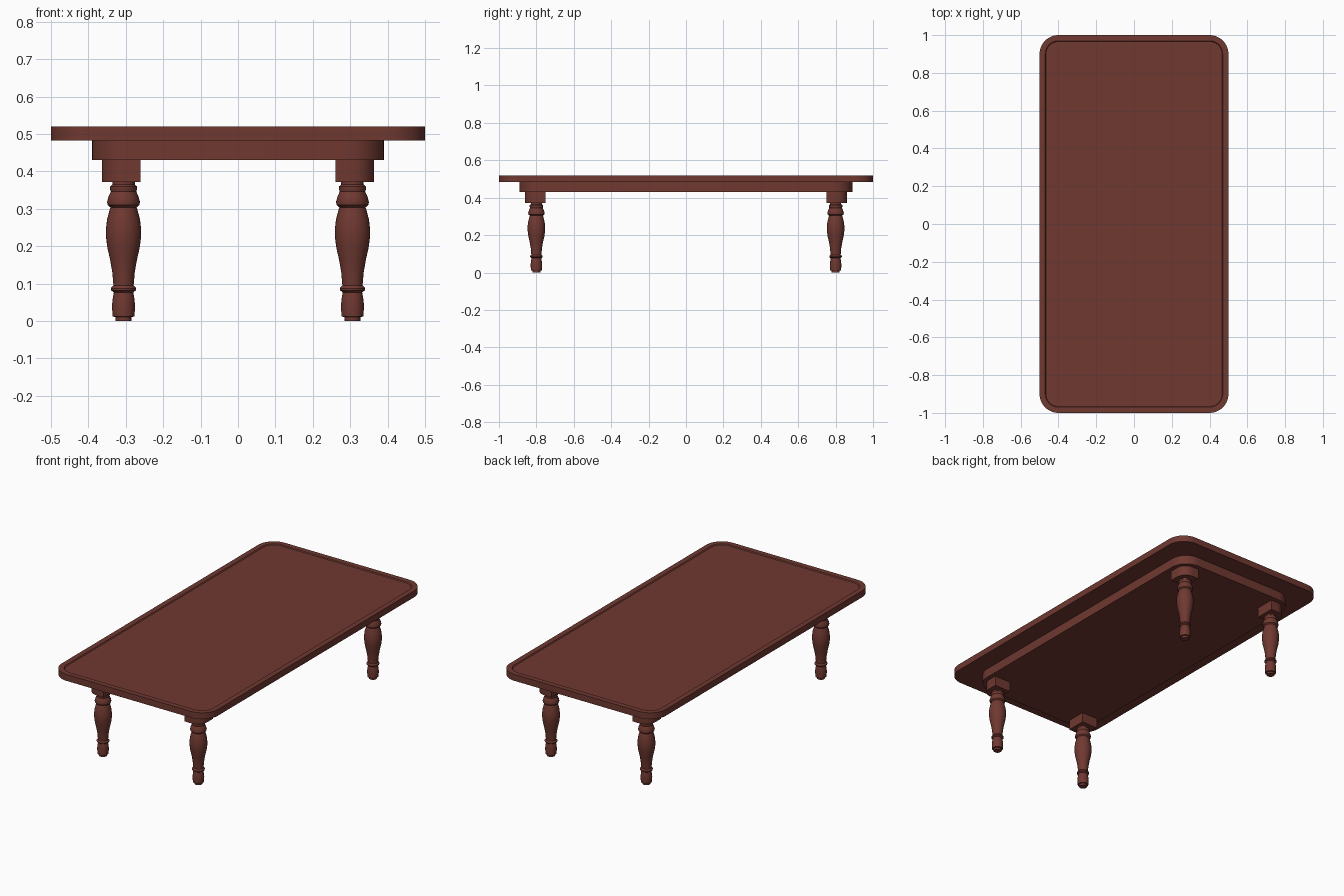
import bpy, bmesh, math

if "Cube" in bpy.data.objects:
    bpy.data.objects.remove(bpy.data.objects["Cube"])

wood = bpy.data.materials.new("dark red wood")
wood.diffuse_color = (0.16, 0.04, 0.03, 1)
wood.use_nodes = True
wood.node_tree.nodes["Principled BSDF"].inputs["Base Color"].default_value = wood.diffuse_color


def loft(name, rings):
    """Skin a stack of equal-length point rings and cap both ends."""
    bm = bmesh.new()
    loops = [[bm.verts.new(p) for p in ring] for ring in rings]
    n = len(loops[0])
    for a, b in zip(loops, loops[1:]):
        for i in range(n):
            j = (i + 1) % n
            bm.faces.new((a[i], a[j], b[j], b[i]))
    bm.faces.new(loops[0][::-1])
    bm.faces.new(loops[-1])
    bmesh.ops.recalc_face_normals(bm, faces=bm.faces)
    mesh = bpy.data.meshes.new(name)
    bm.to_mesh(mesh)
    bm.free()
    mesh.materials.append(wood)
    ob = bpy.data.objects.new(name, mesh)
    bpy.context.collection.objects.link(ob)
    bpy.ops.object.select_all(action='DESELECT')
    ob.select_set(True)
    bpy.context.view_layer.objects.active = ob
    bpy.ops.object.shade_smooth_by_angle(angle=math.radians(35))
    return ob


def rounded(hx, hy, r, z, seg=12):
    """Rounded rectangle ring centred on the origin."""
    pts = []
    for k, (sx, sy) in enumerate([(1, 1), (-1, 1), (-1, -1), (1, -1)]):
        for i in range(seg + 1):
            a = math.pi / 2 * (k + i / seg)
            pts.append((sx * (hx - r) + r * math.cos(a),
                        sy * (hy - r) + r * math.sin(a), z))
    return pts


# Table top with a shallow recessed panel inside a raised rim
loft("table_top", [rounded(0.5, 1.0, 0.1, 0.483),
                   rounded(0.5, 1.0, 0.1, 0.52),
                   rounded(0.47, 0.97, 0.07, 0.52),
                   rounded(0.466, 0.966, 0.066, 0.515)])

# Solid apron below the top
loft("apron", [rounded(0.39, 0.89, 0.1, 0.43),
               rounded(0.39, 0.89, 0.1, 0.484)])

# Turned leg profile: radius, height
profile = [(0.021, 0), (0.021, 0.011), (0.029, 0.012), (0.031, 0.04),
           (0.029, 0.06), (0.026, 0.077), (0.033, 0.082), (0.034, 0.087),
           (0.032, 0.091), (0.027, 0.095), (0.030, 0.13), (0.036, 0.165),
           (0.043, 0.195), (0.047, 0.225), (0.047, 0.245), (0.044, 0.272),
           (0.037, 0.298), (0.035, 0.304), (0.042, 0.310), (0.044, 0.318),
           (0.040, 0.333), (0.034, 0.346), (0.036, 0.352), (0.036, 0.360),
           (0.030, 0.365), (0.030, 0.374)]


def block_ring(sx, sy, z, r=0.06):
    """Leg block outline, rounded only on the outer corner."""
    x0, x1, y0, y1 = 0.26, 0.364, 0.75, 0.862
    pts = [(x0, y0), (x1, y0)]
    for i in range(13):
        a = math.pi / 2 * i / 12
        pts.append((x1 - r + r * math.cos(a), y1 - r + r * math.sin(a)))
    pts.append((x0, y1))
    return [(sx * x, sy * y, z) for x, y in pts]


# Four legs, each with its square block
for sx, side in ((-1, "left"), (1, "right")):
    for sy, end in ((-1, "front"), (1, "back")):
        cx, cy = sx * 0.306, sy * 0.80
        loft(f"{end}_{side}_leg",
             [[(cx + r * math.cos(math.tau * i / 32),
                cy + r * math.sin(math.tau * i / 32), z) for i in range(32)]
              for r, z in profile])
        loft(f"{end}_{side}_leg_block",
             [block_ring(sx, sy, 0.372), block_ring(sx, sy, 0.431)])
